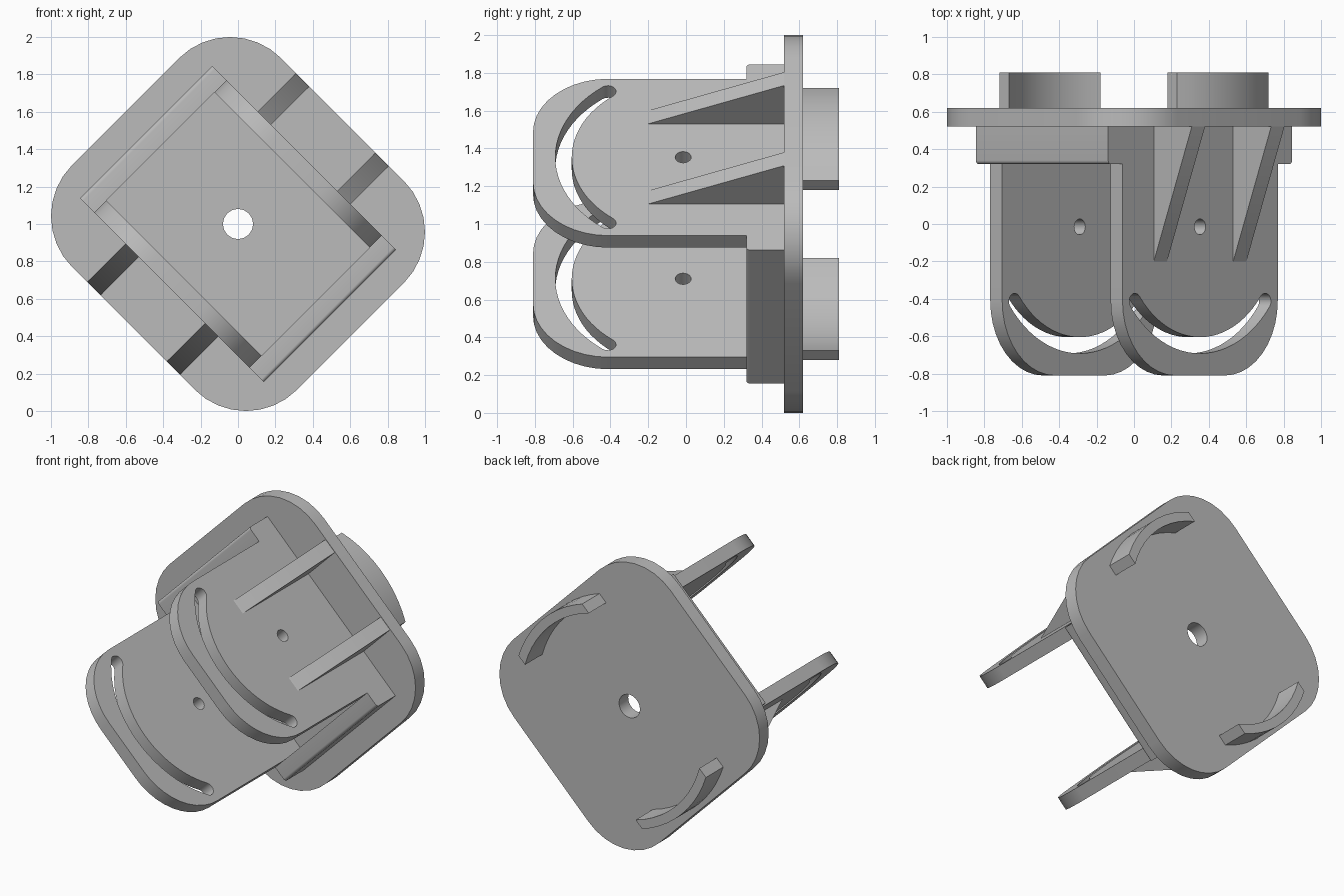
import bpy, bmesh
from math import sin, cos, pi, sqrt, asin, radians
from mathutils import Matrix, Vector

cube = bpy.data.objects.get("Cube")
if cube:
    bpy.data.objects.remove(cube)

grey = bpy.data.materials.new("plain grey")
grey.use_nodes = True
grey.diffuse_color = (0.5, 0.5, 0.5, 1)
grey.node_tree.nodes["Principled BSDF"].inputs["Base Color"].default_value = (0.5, 0.5, 0.5, 1)

# Diagonal directions of the bracket: across the arms, between the arms, depth
U = Vector((1, 0, -1)) / sqrt(2)
V = Vector((1, 0, 1)) / sqrt(2)
Y = Vector((0, 1, 0))


def arc(cx, cy, r, start, end, n):
    return [(cx + r * cos(radians(start + (end - start) * i / n)),
             cy + r * sin(radians(start + (end - start) * i / n))) for i in range(n + 1)]


def circle(cx, cy, r, n=32):
    return arc(cx, cy, r, 0, 360, n)[:-1]


def prism(name, loops, a, b, c, low, high):
    """Extrude an outline (further loops are holes) from low to high along c."""
    curve = bpy.data.curves.new(name, "CURVE")
    curve.dimensions = "2D"
    curve.fill_mode = "BOTH"
    curve.extrude = (high - low) / 2
    for loop in loops:
        spline = curve.splines.new("POLY")
        spline.points.add(len(loop) - 1)
        for point, (p, q) in zip(spline.points, loop):
            point.co = (p, q, 0, 1)
        spline.use_cyclic_u = True
    helper = bpy.data.objects.new(name + " outline", curve)
    bpy.context.collection.objects.link(helper)
    graph = bpy.context.evaluated_depsgraph_get()
    mesh = bpy.data.meshes.new_from_object(helper.evaluated_get(graph))
    bpy.data.objects.remove(helper)

    frame = Matrix((a, b, c)).transposed().to_4x4()
    frame.translation = c * (low + high) / 2 + Vector((0, 0, 1))
    mesh.transform(frame)
    bm = bmesh.new()
    bm.from_mesh(mesh)
    bmesh.ops.remove_doubles(bm, verts=bm.verts, dist=0.0005)
    bmesh.ops.recalc_face_normals(bm, faces=bm.faces)
    bm.to_mesh(mesh)
    bm.free()
    mesh.materials.clear()
    mesh.materials.append(grey)
    obj = bpy.data.objects.new(name, mesh)
    bpy.context.collection.objects.link(obj)
    bpy.ops.object.select_all(action="DESELECT")
    obj.select_set(True)
    bpy.context.view_layer.objects.active = obj
    bpy.ops.object.shade_smooth_by_angle(angle=radians(30))
    return obj


# Rounded base plate with centre hole
hu, hv, r = 0.85, 0.79, 0.386
outline = []
for i, (su, sv) in enumerate([(1, 1), (-1, 1), (-1, -1), (1, -1)]):
    outline += arc(su * (hu - r), sv * (hv - r), r, 90 * i, 90 * i + 90, 8)
prism("base_plate", [outline, circle(0, 0, 0.08)], U, V, Y, 0.52, 0.62)

# Arm outline: straight sides, rounded tip, pivot hole and curved slot
half, tip, tip_r, pivot = 0.587, -0.81, 0.4, -0.015
arm = [(half, 0.53), (-half, 0.53)]
arm += arc(-half + tip_r, tip + tip_r, tip_r, 180, 270, 10)
arm += arc(half - tip_r, tip + tip_r, tip_r, 270, 360, 10)
r_in, r_out, a0, a1 = 0.59, 0.677, 219, 321
mid, cap = (r_in + r_out) / 2, (r_out - r_in) / 2


def slot_end(angle, start):
    t = radians(angle)
    return arc(mid * cos(t), pivot + mid * sin(t), cap, start, start + 180, 8)[1:-1]


slot = arc(0, pivot, r_out, a0, a1, 24) + slot_end(a1, a1)
slot += arc(0, pivot, r_in, a1, a0, 24) + slot_end(a0, a0 + 180)

# Curved tab behind the plate, cut off straight at both ends
tab_out, tab_in, tab_half = 0.756, 0.693, 0.346
e_out = 90 - asin(tab_half / tab_out) * 180 / pi
e_in = 90 - asin(tab_half / tab_in) * 180 / pi
tab = arc(0, 0, tab_out, e_out, 180 - e_out, 10) + arc(0, 0, tab_in, 180 - e_in, e_in, 10)

# Stiffening rib and edge block profiles
rib = [(0.49, -0.2), (0.5, -0.2), (0.787, 0.52), (0.787, 0.53), (0.49, 0.53)]
block = [(0.587, 0.53), (0.587, 0.32)] + arc(0.675, 0.34, 0.02, 270, 360, 5) + [(0.695, 0.53)]

for side, word in ((1, "upper"), (-1, "lower")):
    out = V * side
    prism(word + "_arm", [arm, circle(0, pivot, 0.042, 24), slot], U, Y, out, 0.41, 0.5)
    prism(word + "_back_tab", [tab], U, out, Y, 0.61, 0.81)
    prism(word + "_edge_block", [block], U * side, Y, V, -0.5, 0.5)
    for low, high, end in ((-0.35, -0.25, "a"), (0.25, 0.35, "b")):
        prism(word + "_rib_" + end, [rib], out, Y, U, low, high)
